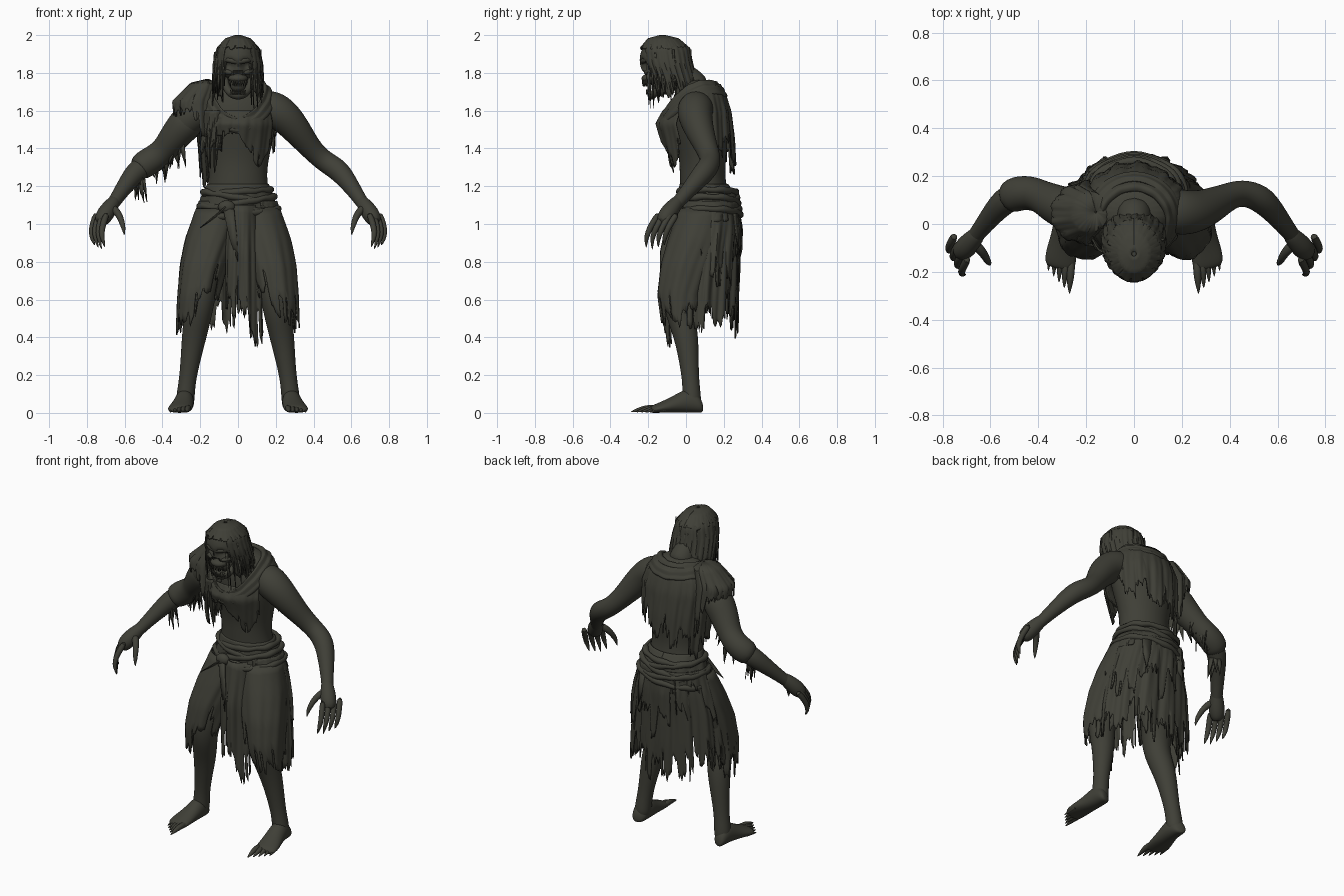
import bpy, bmesh, math, random
from math import sin, cos, pi
from mathutils import Vector

random.seed(7)
cube = bpy.data.objects.get("Cube")
if cube:
    bpy.data.objects.remove(cube)

mat = bpy.data.materials.new("dark_olive_grey")
mat.use_nodes = True
colour = (0.05, 0.05, 0.038, 1)
mat.diffuse_color = colour
bsdf = mat.node_tree.nodes["Principled BSDF"]
bsdf.inputs["Base Color"].default_value = colour
bsdf.inputs["Roughness"].default_value = 0.9


def finish(name, bm, subdiv=0, thick=0):
    bmesh.ops.recalc_face_normals(bm, faces=bm.faces)
    mesh = bpy.data.meshes.new(name)
    bm.to_mesh(mesh)
    bm.free()
    mesh.materials.append(mat)
    ob = bpy.data.objects.new(name, mesh)
    bpy.context.collection.objects.link(ob)
    bpy.ops.object.select_all(action='DESELECT')
    ob.select_set(True)
    bpy.context.view_layer.objects.active = ob
    bpy.ops.object.shade_smooth_by_angle(angle=math.radians(50))
    if thick:
        mod = ob.modifiers.new("thickness", 'SOLIDIFY')
        mod.thickness, mod.offset = thick, 0
    if subdiv:
        mod = ob.modifiers.new("smooth", 'SUBSURF')
        mod.levels = mod.render_levels = subdiv


def loft(name, rings, closed=False, subdiv=2):
    bm = bmesh.new()
    vs = [[bm.verts.new(p) for p in ring] for ring in rings]
    n = len(vs[0])
    for a, b in zip(vs, vs[1:] + vs[:1] if closed else vs[1:]):
        for i in range(n):
            bm.faces.new((a[i], a[(i + 1) % n], b[(i + 1) % n], b[i]))
    if not closed:
        bm.faces.new(vs[0])
        bm.faces.new(vs[-1])
    finish(name, bm, subdiv)


def tube(name, pts, closed=False, sides=10, subdiv=2):
    """Round limb through (x, y, z, radius) points."""
    ps = [Vector(p[:3]) for p in pts]
    n, rings, old = len(ps), [], None
    for i, p in enumerate(ps):
        nxt = ps[(i + 1) % n] if closed else ps[min(i + 1, n - 1)]
        prv = ps[i - 1] if closed else ps[max(i - 1, 0)]
        t = (nxt - prv).normalized()
        if old is None:
            u = t.orthogonal().normalized()
        else:
            u.rotate(old.rotation_difference(t))
        old, v = t, t.cross(u)
        rings.append([p + (u * cos(2 * pi * k / sides) + v * sin(2 * pi * k / sides)) * pts[i][3]
                      for k in range(sides)])
    loft(name, rings, closed, subdiv)


def mirror(pts, s):
    return [(p[0] * s, *p[1:]) for p in pts]


def at_height(profile, z):
    """Interpolate (z, cx, cy, rx, ry) rows, listed top to bottom."""
    for a, b in zip(profile, profile[1:]):
        if z >= b[0]:
            f = min(1, (a[0] - z) / (a[0] - b[0]))
            return [p + (q - p) * f for p, q in zip(a[1:], b[1:])]
    return profile[-1][1:]


def cloth(name, profile, a0, a1, hem, rag=0.1, cols=110, rows=14, fold=0.04, waves=13):
    """Ragged hanging sheet; angle 0 is the front, positive toward +x."""
    bm = bmesh.new()
    grid, top, tear = [], profile[0][0], 0
    slit = {c for c in range(cols) if random.random() < 0.1}
    for c in range(cols + 1):
        a = a0 + (a1 - a0) * c / cols
        if c % 4 == 0:
            tear = random.random() * rag
        low = hem(a) + tear + rag * 0.4 * random.random()
        col = []
        for r in range(rows + 1):
            f = r / rows
            z = top + (low - top) * f
            cx, cy, rx, ry = at_height(profile, z)
            k = 1 + fold * min(1, f * 2) * (sin(waves * a) + 0.5 * sin(waves * 2.3 * a + 4 * f))
            col.append(bm.verts.new((cx + rx * k * sin(a), cy - ry * k * cos(a), z)))
        grid.append(col)
    for c in range(cols):
        for r in range(rows):
            if not (c in slit and r > rows * 0.75):
                bm.faces.new((grid[c][r], grid[c + 1][r], grid[c + 1][r + 1], grid[c][r + 1]))
    finish(name, bm, thick=0.007)


def rags(name, pieces):
    """Tapered torn strips: (start, end, width)."""
    bm = bmesh.new()
    for p, q, w in pieces:
        p, q = Vector(p), Vector(q)
        side = Vector((random.uniform(-1, 1), random.uniform(-1, 1), 0)).normalized() * w / 2
        mid = p.lerp(q, 0.55) + side * random.uniform(-0.6, 0.6)
        v = [bm.verts.new(x) for x in (p - side, p + side, mid + side * 0.7, mid - side * 0.7, q)]
        bm.faces.new(v[:4])
        bm.faces.new((v[3], v[2], v[4]))
    finish(name, bm, thick=0.005)


def ball(name, centre, size, shape=None):
    bm = bmesh.new()
    bmesh.ops.create_uvsphere(bm, u_segments=40, v_segments=28, radius=1)
    for v in bm.verts:
        v.co = [c + x * s for c, x, s in zip(centre, v.co, size)]
        if shape:
            shape(v.co)
    finish(name, bm)


# Torso and neck
body = [(1.77, 0, .05, .1, .08), (1.7, 0, .06, .185, .12), (1.6, 0, .065, .21, .15), (1.5, 0, .075, .2, .15),
        (1.35, 0, .09, .165, .125), (1.25, 0, .085, .152, .12), (1.15, 0, .1, .17, .13), (1.0, 0, .1, .2, .15)]
loft("torso", [[(cx + rx * sin(k * pi / 10), cy - ry * cos(k * pi / 10), z) for k in range(20)]
               for z, cx, cy, rx, ry in body])
tube("neck", [(0, .07, 1.7, .09), (0, .02, 1.77, .07), (0, -.05, 1.82, .06), (0, -.1, 1.86, .05)])


# Skull with sunken sockets and nose hole
def carve(co):
    if co.z < 1.85:
        co.x *= 1 - 2.2 * (1.85 - co.z)
    for x, z, size, depth in ((.042, 1.842, .034, .04), (-.042, 1.842, .034, .04), (0, 1.795, .02, .025)):
        d = math.hypot(co.x - x, co.z - z) / size
        if co.y < -.12 and d < 1:
            co.y += depth * (1 - d * d)


ball("skull", (0, -.125, 1.868), (.108, .12, .125), carve)
ball("upper_jaw", (0, -.185, 1.77), (.052, .05, .028))
ball("throat", (0, -.11, 1.745), (.052, .06, .06))
tube("lower_jaw", [(-.072, -.1, 1.79, .018), (-.066, -.12, 1.73, .022), (-.042, -.17, 1.688, .022),
                   (0, -.19, 1.678, .026), (.042, -.17, 1.688, .022), (.066, -.12, 1.73, .022),
                   (.072, -.1, 1.79, .018)])
tube("brow", [(-.09, -.17, 1.872, .012), (-.05, -.225, 1.87, .016), (0, -.23, 1.855, .014),
              (.05, -.225, 1.87, .016), (.09, -.17, 1.872, .012)])
for s, side in ((1, "left"), (-1, "right")):
    tube(side + "_cheekbone", mirror([(.03, -.22, 1.8, .01), (.065, -.2, 1.805, .016),
                                      (.088, -.14, 1.82, .014), (.09, -.09, 1.83, .01)], s))
teeth = []
for i in range(-4, 5):
    x, y = i * .01, -.227 + .0011 * i * i
    teeth += [((x, y, 1.765), (x, y, 1.728), .011), ((x, y + .02, 1.685), (x, y + .018, 1.712), .01)]
rags("teeth", teeth)

# Long matted hair, swept back to the cowl
hair = [(1.998, 0, -.125, .01, .01), (1.98, 0, -.12, .065, .08), (1.93, 0, -.112, .11, .13),
        (1.85, 0, -.1, .128, .132), (1.76, 0, -.07, .132, .125), (1.6, 0, -.035, .125, .125)]
cloth("hair_cap", hair, -pi, pi, lambda a: 1.915, rag=.02, fold=.01, waves=20)
cloth("hair", hair, .66, 2 * pi - .66, lambda a: 1.68 - .05 * abs(cos(a)), rag=.07, fold=.02, waves=25)
locks = []
for i in range(46):
    a = random.uniform(.55, 2 * pi - .55)
    p = (.122 * sin(a), -.1 - .125 * cos(a), random.uniform(1.8, 1.93))
    locks.append((p, (p[0] * 1.12, p[1] + .01, p[2] - random.uniform(.1, .23)), .013))
rags("loose_locks", locks)

# Arms and clawed hands
for s, side in ((1, "left"), (-1, "right")):
    tube(side + "_arm", mirror([(.1, .06, 1.63, .08), (.18, .05, 1.615, .105), (.25, .047, 1.57, .096),
                                (.32, .075, 1.485, .08), (.385, .11, 1.4, .062), (.45, .135, 1.335, .058),
                                (.53, .11, 1.29, .064), (.585, .05, 1.22, .051), (.64, -.02, 1.14, .038),
                                (.67, -.06, 1.095, .036), (.69, -.08, 1.07, .03)], s))
    tube(side + "_palm", mirror([(.64, -.025, 1.14, .03), (.67, -.06, 1.1, .042), (.705, -.1, 1.05, .052),
                                 (.735, -.13, 1.0, .036)], s))
    for i in range(4):
        x, y = .703 + .018 * i, -.16 + .032 * i
        tube(f"{side}_finger", mirror([(x - .01, y + .02, 1.06, .02), (x + .012, y - .02, 1.0, .018),
                                       (x + .02, y - .042, .955, .017), (x + .014, y - .052, .915, .012),
                                       (x, y - .05, .862 + .012 * abs(i - 1), .002)], s), sides=8, subdiv=1)
    tube(side + "_thumb", mirror([(.67, -.08, 1.09, .027), (.63, -.12, 1.055, .02), (.615, -.15, 1.01, .017),
                                  (.605, -.165, .975, .012), (.602, -.17, .94, .002)], s), sides=8, subdiv=1)

# Legs and bare feet
for s, side in ((1, "left"), (-1, "right")):
    tube(side + "_leg", mirror([(.1, .09, 1.08, .12), (.14, .06, .95, .13), (.175, .01, .8, .115), (.2, -.045, .64, .09),
                                (.208, -.04, .54, .079), (.23, .0, .42, .071), (.252, .015, .28, .055),
                                (.268, .025, .17, .047), (.278, .03, .09, .052), (.282, .035, .02, .05)], s))
    foot = []
    for x, y, w, h in ((.282, .09, .025, .05), (.282, .065, .046, .1), (.282, .01, .053, .14), (.292, -.06, .057, .095),
                       (.303, -.12, .066, .065), (.31, -.17, .066, .044), (.312, -.19, .05, .03)):
        foot.append([(s * (x + w * cos(k * pi / 6)), y + .25 * w * cos(k * pi / 6),
                      h * (.5 + .5 * sin(k * pi / 6)) ** 1.2) for k in range(12)])
    loft(side + "_foot", foot)
    for i in range(5):
        x, y, r = .262 + .022 * i, -.175 + .012 * i, .019 - .0018 * i
        reach = .09 - .012 * i
        tube(side + "_toe", mirror([(x, y + .03, r + .006, r), (x + .003, y - reach * .35, r + .006, r),
                                    (x + .006, y - reach * .75, r, r * .8), (x + .008, y - reach - .03, .004, .002)], s),
             sides=8, subdiv=1)

# Draped cowl: nested folds, high at the nape, low on the chest, lifted over the shoulders
cowl = []
for rx, ry, cy, z, lift in ((.12, .11, .01, 1.62, .05), (.135, .14, 0, 1.665, .07), (.155, .16, .01, 1.66, .075),
                            (.16, .16, .02, 1.63, .08), (.182, .18, .025, 1.63, .08), (.185, .177, .03, 1.6, .08),
                            (.205, .192, .035, 1.59, .08), (.19, .17, .04, 1.56, .07)):
    ring = []
    for k in range(28):
        a = k * pi / 14
        ring.append((rx * sin(a), cy - ry * cos(a),
                     z - .095 * cos(a) + lift * sin(a) ** 2 + .006 * sin(k * 2.6 + rx * 60)))
    cowl.append(ring)
loft("cowl", cowl, closed=True)

# Wrapped sash
for i, lean in enumerate((.012, -.03, .035, -.015, .03)):
    tube("sash_fold", [((.178 + .01 * i) * sin(k * pi / 12), .114 - (.15 + .006 * i) * cos(k * pi / 12),
                        1.17 - .03 * i + lean * sin(k * pi / 12) + .008 * sin(k * 2.6), .018 + .005 * sin(k * 1.7))
                       for k in range(24)], closed=True, subdiv=1)
cloth("sash_wrap", [(1.21, 0, .095, .16, .125), (1.15, 0, .11, .185, .155), (1.0, 0, .115, .24, .178)],
      -pi, pi, lambda a: 1.03 - .04 * sin(a), rag=.02, fold=.02, waves=7)
ball("sash_knot", (-.06, -.065, 1.09), (.045, .03, .035))
rags("sash_ends", [((-.06, -.08, 1.09), (-.2, -.09, .98), .05), ((-.05, -.09, 1.08), (.0, -.13, .8), .06),
                   ((.12, .26, 1.08), (.14, .28, .85), .06), ((-.1, .26, 1.08), (-.13, .28, .87), .06)])

# Tattered upper garments
cloth("chest_drape", [(1.6, 0, .04, .19, .16), (1.53, 0, .04, .2, .197),
                      (1.45, 0, .05, .195, .18), (1.25, 0, .07, .175, .145)], -1.2, 1.1,
      lambda a: min(1.45, 1.27 + .28 * abs(a - .65)), rag=.03, cols=50, fold=.02)
cloth("chest_tatters", [(1.6, -.12, .05, .07, .17), (1.4, -.14, .05, .07, .15), (1.2, -.14, .05, .05, .11)],
      -1.1, .9, lambda a: 1.25, rag=.15, cols=30, fold=.05)
cloth("back_drape", [(1.74, 0, .06, .13, .12), (1.68, 0, .06, .2, .15), (1.6, 0, .07, .22, .165),
                     (1.45, 0, .08, .21, .172), (1.15, 0, .085, .19, .18)], 1.75, 4.9,
      lambda a: 1.34 - .07 * (a - 1.7), rag=.16, fold=.025)
cloth("shoulder_drape", [(1.765, -.16, .05, .004, .004), (1.745, -.18, .05, .07, .08), (1.65, -.23, .045, .115, .115),
                         (1.5, -.22, .045, .11, .13), (1.2, -.2, .05, .09, .13)], -pi, pi,
      lambda a: 1.46 - .17 * sin(max(-1.5, min(1.5, a))) * (a > 0), rag=.14, cols=90, fold=.04, waves=9)
tube("right_sleeve", mirror([(.23, .05, 1.585, .104), (.31, .072, 1.495, .092), (.36, .1, 1.43, .08),
                             (.39, .115, 1.395, .072), (.43, .13, 1.355, .076), (.49, .13, 1.32, .079),
                             (.54, .1, 1.28, .07)], -1))
tatters = []
for i in range(24):
    f = random.random()
    p = (-.3 - .24 * f, .075 + .06 * sin(pi * f) + random.uniform(-.04, .04), 1.48 - .21 * f)
    tatters.append((p, (p[0] + random.uniform(-.03, .03), p[1], p[2] - random.uniform(.08, .19)), .035))
rags("sleeve_tatters", tatters)

# Torn skirt: leg wraps, wide back, long middle panel and a short upper layer
wrap = [(1.08, .1, .09, .12, .125), (.92, .145, .05, .132, .14), (.78, .182, .005, .122, .135),
        (.62, .208, -.03, .11, .118), (.36, .232, -.01, .095, .1)]
for s, side in ((1, "left"), (-1, "right")):
    cloth(side + "_leg_wrap", [(z, s * cx, cy, rx, ry) for z, cx, cy, rx, ry in wrap],
          -pi, pi, lambda a: .46 - .1 * sin(a) * s, rag=.17, cols=80, fold=.03, waves=6)
skirt = [(1.12, 0, .115, .195, .15), (.98, 0, .105, .235, .175), (.85, 0, .088, .265, .187),
         (.65, 0, .075, .288, .2), (.32, 0, .075, .308, .19)]
cloth("skirt", skirt, .95, 2 * pi - .95, lambda a: .35 + .06 * abs(sin(2 * a)), rag=.19, cols=140, rows=18,
      fold=.035, waves=12)
cloth("front_panel", [(1.1, .02, .1, .1, .185), (.85, .02, .08, .12, .21), (.3, .03, .06, .14, .18)],
      -.8, .85, lambda a: .4 - .12 * a, rag=.16, cols=36, waves=10)
cloth("overskirt", [(z, cx, cy, rx + .01, ry + .012) for z, cx, cy, rx, ry in skirt], .6, 2 * pi - .6,
      lambda a: .68 + .1 * sin(2 * a), rag=.24, cols=120, fold=.03, waves=14)
